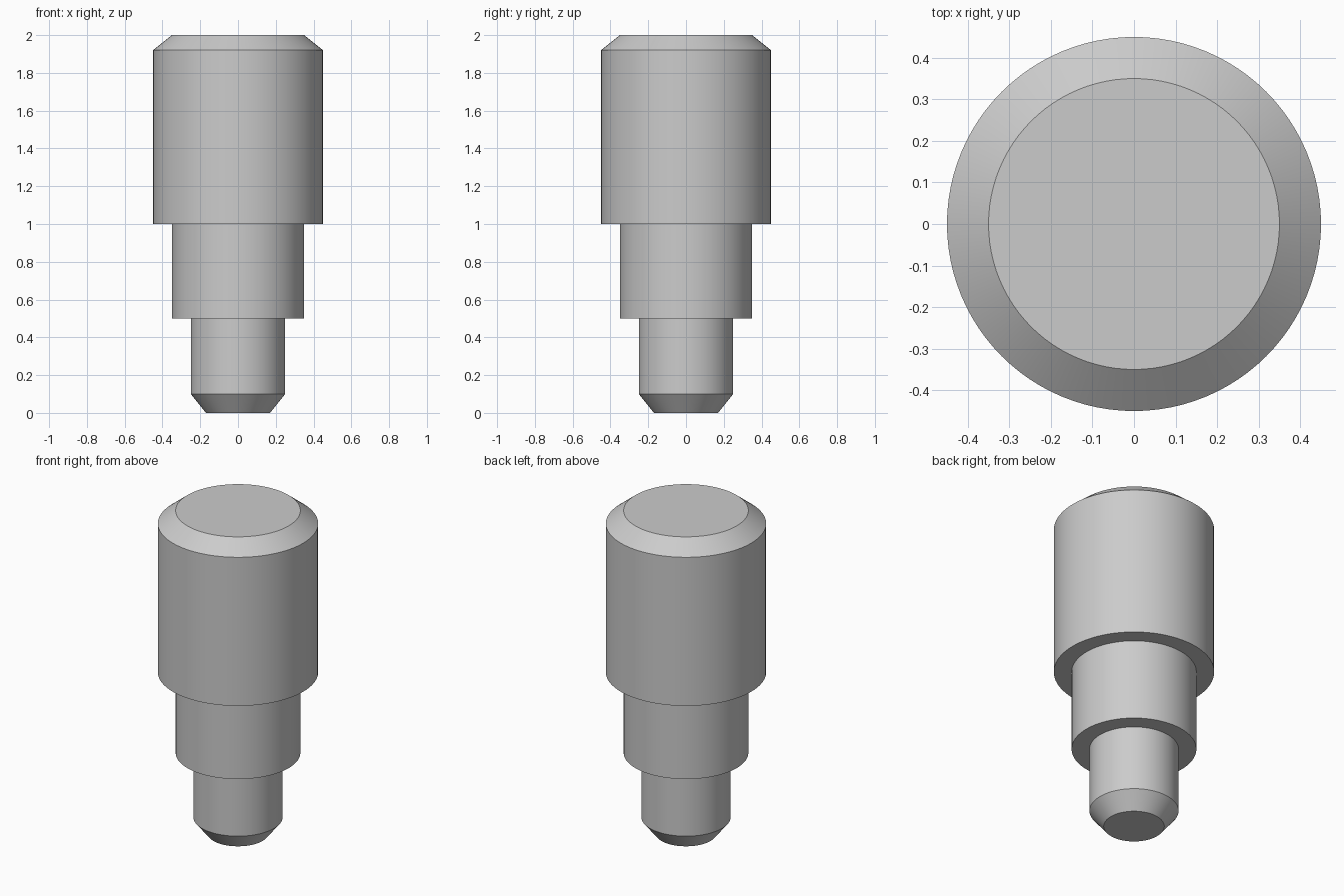
import bpy
import math

cube = bpy.data.objects.get("Cube")
if cube:
    bpy.data.objects.remove(cube, do_unlink=True)

SEGMENTS = 96

# Plain grey metal
grey = bpy.data.materials.new("grey_metal")
grey.use_nodes = True
colour = (0.6, 0.6, 0.6, 1)
grey.diffuse_color = colour
grey.node_tree.nodes["Principled BSDF"].inputs["Base Color"].default_value = colour


def lathe(name, profile, material):
    """Revolve (radius, height) points around z and cap both ends."""
    verts, faces = [], []
    for radius, z in profile:
        for i in range(SEGMENTS):
            a = math.tau * i / SEGMENTS
            verts.append((radius * math.cos(a), radius * math.sin(a), z))
    for ring in range(len(profile) - 1):
        low, high = ring * SEGMENTS, (ring + 1) * SEGMENTS
        for i in range(SEGMENTS):
            j = (i + 1) % SEGMENTS
            faces.append((low + i, low + j, high + j, high + i))
    faces.append(tuple(reversed(range(SEGMENTS))))
    faces.append(tuple(range(len(verts) - SEGMENTS, len(verts))))
    mesh = bpy.data.meshes.new(name)
    mesh.from_pydata(verts, [], faces)
    mesh.materials.append(material)
    obj = bpy.data.objects.new(name, mesh)
    bpy.context.collection.objects.link(obj)
    bpy.ops.object.select_all(action="DESELECT")
    obj.select_set(True)
    bpy.context.view_layer.objects.active = obj
    bpy.ops.object.shade_smooth_by_angle(angle=math.radians(30))
    return obj


# Stepped pin: chamfered tip, middle collar, chamfered head
tip = [(0.17, 0), (0.25, 0.1), (0.25, 0.5)]
collar = [(0.35, 0.5), (0.35, 1)]
head = [(0.45, 1), (0.45, 1.92), (0.35, 2)]
lathe("stepped_pin", tip + collar + head, grey)
